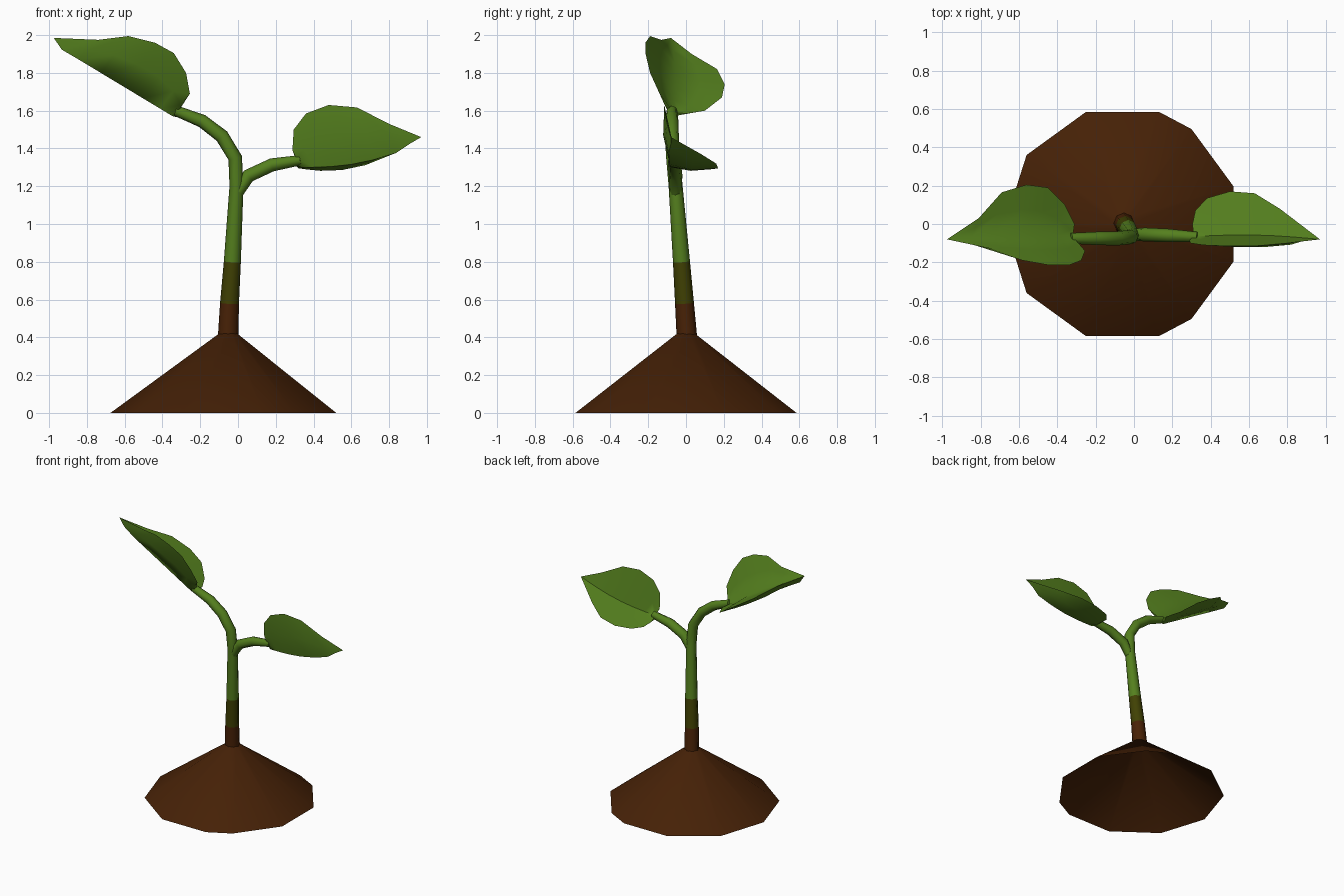
import bpy, bmesh, math
from mathutils import Vector

cube = bpy.data.objects.get("Cube")
if cube:
    bpy.data.objects.remove(cube)


def material(name, color):
    mat = bpy.data.materials.new(name)
    mat.use_nodes = True
    mat.diffuse_color = (*color, 1)
    mat.node_tree.nodes["Principled BSDF"].inputs["Base Color"].default_value = (*color, 1)
    return mat


soil = material("soil brown", (0.06, 0.015, 0.002))
bark = material("bark brown", (0.067, 0.016, 0.002))
olive = material("olive green", (0.052, 0.053, 0.001))
green = material("leaf green", (0.09, 0.215, 0.013))


def finish(name, bm, mats, angle):
    """Turn a bmesh into a smooth-shaded object with the given materials."""
    bmesh.ops.recalc_face_normals(bm, faces=bm.faces)
    mesh = bpy.data.meshes.new(name)
    bm.to_mesh(mesh)
    bm.free()
    obj = bpy.data.objects.new(name, mesh)
    bpy.context.collection.objects.link(obj)
    for mat in mats:
        mesh.materials.append(mat)
    bpy.ops.object.select_all(action="DESELECT")
    obj.select_set(True)
    bpy.context.view_layer.objects.active = obj
    bpy.ops.object.shade_smooth_by_angle(angle=math.radians(angle))


def bridge(bm, rings):
    """Skin neighbouring closed rings of points with quads."""
    for a, b in zip(rings, rings[1:]):
        for i in range(len(a)):
            j = (i + 1) % len(a)
            bm.faces.new((a[i], a[j], b[j], b[i]))


def tube(name, path, mats, sides=8):
    """Tapered tube along (x, y, z, radius) points."""
    bm = bmesh.new()
    points = [Vector(p[:3]) for p in path]
    rings = []
    for k, p in enumerate(points):
        tangent = (points[min(k + 1, len(points) - 1)] - points[max(k - 1, 0)]).normalized()
        u = Vector((0, 1, 0)).cross(tangent).normalized()
        v = tangent.cross(u)
        angles = [math.tau * i / sides for i in range(sides)]
        rings.append([bm.verts.new(p + path[k][3] * (u * math.cos(a) + v * math.sin(a)))
                      for a in angles])
    bridge(bm, rings)
    bm.faces.new(rings[0])
    bm.faces.new(rings[-1])
    # Colour bands by height
    if len(mats) > 1:
        for f in bm.faces:
            z = f.calc_center_median().z
            f.material_index = 0 if z < 0.58 else 1 if z < 0.8 else 2
    finish(name, bm, mats, 60)


def leaf(name, base, tip, sag, drop, back, front):
    """Cupped leaf with a thick rounded keel, given by its back and front rims."""
    bm = bmesh.new()
    base, tip, drop = Vector(base), Vector(tip), Vector(drop)
    steps = (0.04, 0.14, 0.28, 0.44, 0.62, 0.8)
    rows = [[base] * 5 + [base - Vector((0, 0, 0.025))] * 3]
    for t, b, f in zip(steps, back, front):
        b, f = Vector(b), Vector(f)
        bow = math.sin(math.pi * t)
        rib = base.lerp(tip, t) - Vector((0, 0, sag * bow))
        top = rib + bow * Vector((0, 0.015, 0.02))
        keel = rib - Vector((0, 0.015, 0.035))
        rows.append([b, b.lerp(top, 0.5), top, f.lerp(top, 0.5), f,
                     f.lerp(keel, 0.5) - Vector((0, 0.02, 0.005)) * bow, keel,
                     b.lerp(keel, 0.5) - Vector((0, 0, 0.02)) * bow])
    rows.append([tip] * 5 + [tip + drop] * 3)
    bridge(bm, [[bm.verts.new(p) for p in row] for row in rows])
    bmesh.ops.remove_doubles(bm, verts=bm.verts, dist=0.001)
    finish(name, bm, [green], 60)


# Soil mound: uneven many-sided hollow cone
half = [(0.52, 0.195), (0.3, 0.495), (0.13, 0.585), (-0.25, 0.585), (-0.56, 0.36)]
outline = half + [(-0.675, 0)] + [(x, -y) for x, y in reversed(half)]
center = Vector((-0.05, 0, 0))
bm = bmesh.new()
foot = [bm.verts.new((x, y, 0)) for x, y in outline]
crown = [bm.verts.new(center.lerp(v.co, 0.08) + Vector((0, 0, 0.42))) for v in foot]
bridge(bm, [foot, crown])
bm.faces.new(crown)
finish("soil_mound", bm, [soil], 50)

# Main stem, bending over into the right leaf stalk
tube("stem", [(-0.052, 0.004, 0.41, 0.054), (-0.045, -0.008, 0.58, 0.05),
              (-0.03, -0.024, 0.8, 0.045), (-0.008, -0.055, 1.2, 0.037),
              (-0.015, -0.068, 1.35, 0.037), (-0.085, -0.075, 1.465, 0.037),
              (-0.19, -0.075, 1.545, 0.035), (-0.33, -0.075, 1.6, 0.028)],
     [bark, olive, green])

# Side stalk for the left leaf
tube("left_leaf_stalk", [(-0.005, -0.055, 1.16, 0.03), (0.055, -0.055, 1.255, 0.036),
                         (0.18, -0.06, 1.313, 0.035), (0.33, -0.068, 1.338, 0.027)],
     [green])

# Leaves
leaf("right_leaf", (-0.32, -0.065, 1.59), (-0.975, -0.08, 1.985), 0, (0.042, 0, -0.062),
     [(-0.31, 0, 1.585), (-0.36, 0.1, 1.6), (-0.45, 0.19, 1.67),
      (-0.56, 0.205, 1.74), (-0.69, 0.165, 1.82), (-0.81, 0.03, 1.9)],
     [(-0.255, -0.14, 1.69), (-0.275, -0.19, 1.8), (-0.34, -0.215, 1.905),
      (-0.44, -0.215, 1.96), (-0.58, -0.19, 1.995), (-0.74, -0.13, 1.975)])
leaf("left_leaf", (0.31, -0.065, 1.335), (0.97, -0.08, 1.46), 0.04, (-0.06, 0, -0.035),
     [(0.305, 0, 1.31), (0.32, 0.07, 1.295), (0.38, 0.135, 1.29),
      (0.5, 0.17, 1.295), (0.63, 0.16, 1.32), (0.76, 0.08, 1.37)],
     [(0.288, -0.085, 1.39), (0.295, -0.1, 1.5), (0.36, -0.11, 1.585),
      (0.48, -0.115, 1.63), (0.63, -0.115, 1.617), (0.8, -0.1, 1.53)])
